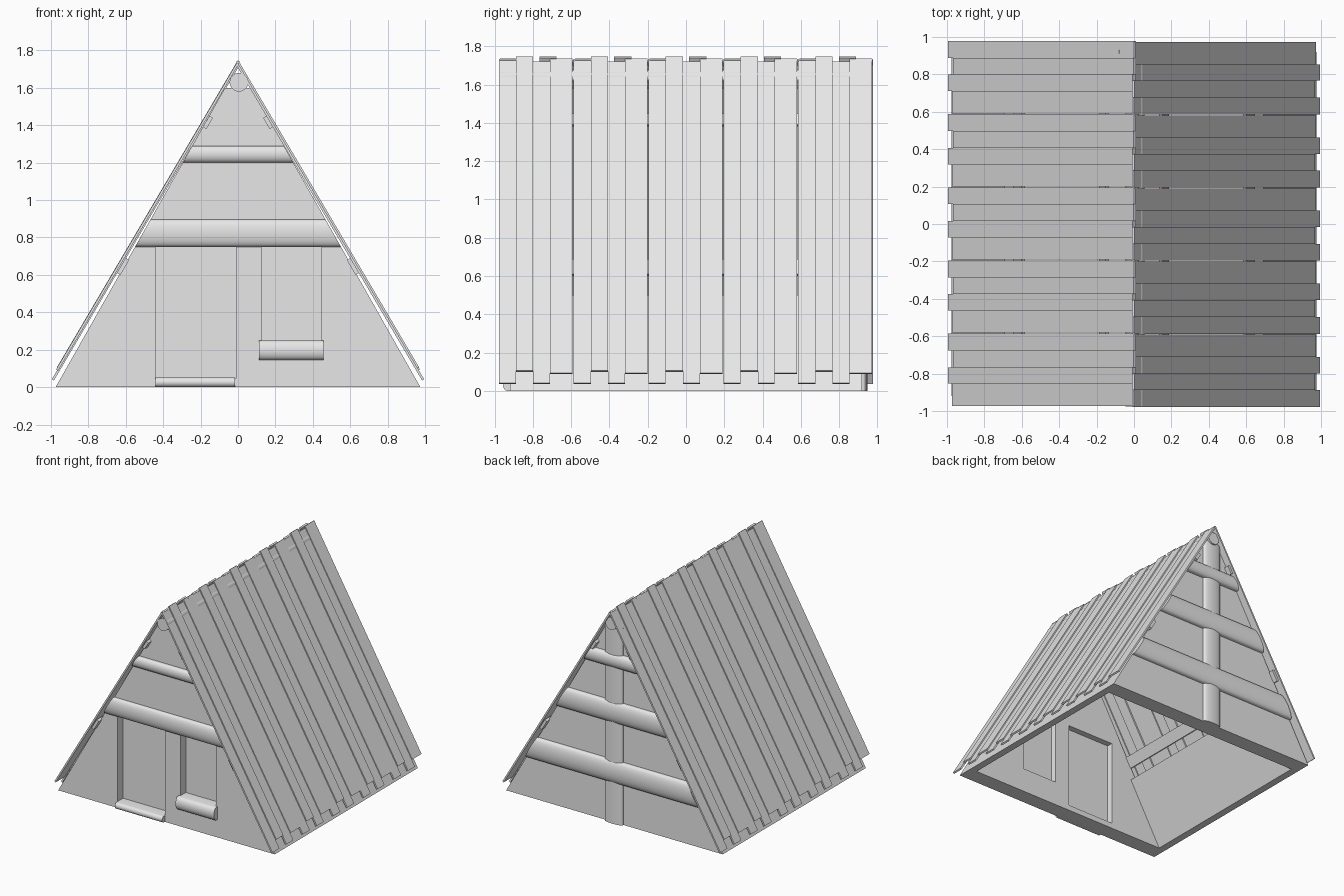
import bpy
import math
from mathutils import Vector

cube = bpy.data.objects.get("Cube")
if cube:
    bpy.data.objects.remove(cube)

# One plain timber colour
timber = bpy.data.materials.new("pale grey timber")
timber.use_nodes = True
GREY = (0.8, 0.8, 0.8, 1)
timber.diffuse_color = GREY
timber.node_tree.nodes["Principled BSDF"].inputs["Base Color"].default_value = GREY


def loft(name, ring_a, ring_b, smooth=False):
    """Solid between two matching rings of points."""
    n = len(ring_a)
    faces = [(i, (i + 1) % n, n + (i + 1) % n, n + i) for i in range(n)]
    faces += [tuple(reversed(range(n))), tuple(range(n, 2 * n))]
    mesh = bpy.data.meshes.new(name)
    mesh.from_pydata([Vector(p) for p in ring_a + ring_b], [], faces)
    mesh.materials.append(timber)
    obj = bpy.data.objects.new(name, mesh)
    bpy.context.collection.objects.link(obj)
    bpy.ops.object.select_all(action='DESELECT')
    obj.select_set(True)
    bpy.context.view_layer.objects.active = obj
    bpy.ops.object.mode_set(mode='EDIT')
    bpy.ops.mesh.select_all(action='SELECT')
    bpy.ops.mesh.normals_make_consistent(inside=False)
    bpy.ops.object.mode_set(mode='OBJECT')
    if smooth:
        bpy.ops.object.shade_smooth_by_angle(angle=math.radians(40))
    return obj


def along_y(name, profile, y0, y1, smooth=False):
    """Extrude an x-z profile along y."""
    return loft(name, [(x, y0, z) for x, z in profile],
                [(x, y1, z) for x, z in profile], smooth)


def box(name, x0, x1, y0, y1, z0, z1):
    return along_y(name, [(x0, z0), (x1, z0), (x1, z1), (x0, z1)], y0, y1)


def half_width(z):
    """Half the width of the gable wall at height z."""
    return 0.975 - 0.566 * z


def bulge(lo, hi, y, depth, steps=10):
    """Rounded section: pairs of (position, y), flat against the wall."""
    pts = [(lo, y - depth * 0.3), (hi, y - depth * 0.3)]
    for i in range(steps + 1):
        a = math.pi * i / steps
        pts.append(((lo + hi) / 2 + (hi - lo) / 2 * math.cos(a),
                    y + depth * (0.3 + 0.7 * math.sin(a))))
    return pts


def gable_beam(name, z0, z1, y, depth):
    """Horizontal rounded beam whose ends follow the gable slope."""
    pts = bulge(z0, z1, y, depth)
    loft(name, [(-half_width(z), yy, z) for z, yy in pts],
         [(half_width(z), yy, z) for z, yy in pts], True)


# Gable walls
FRONT, BACK, THICK, TOP = -0.92, 0.92, 0.13, 1.6
gable = [(-half_width(0), 0), (half_width(0), 0),
         (half_width(TOP), TOP), (-half_width(TOP), TOP)]
front_wall = along_y("front_wall", gable, FRONT, FRONT + THICK)
along_y("back_wall", gable, BACK - THICK, BACK)

# Door and window openings, each closed by a thin recessed panel
openings = {"door": (-0.44, -0.012, 0.045, 0.75),
            "window": (0.125, 0.447, 0.2, 0.75)}
for part, (x0, x1, z0, z1) in openings.items():
    cutter = box(part + "_cutter", x0, x1, FRONT - 0.2, FRONT + 0.4, z0, z1)
    cutter.hide_render = True
    cut = front_wall.modifiers.new(part, 'BOOLEAN')
    cut.operation = 'DIFFERENCE'
    cut.solver = 'EXACT'
    cut.object = cutter
    bpy.context.view_layer.objects.active = front_wall
    bpy.ops.object.modifier_apply(modifier=cut.name)
    bpy.data.objects.remove(cutter)
    mid = FRONT + THICK * 0.55
    box(part + "_panel", x0, x1, mid, mid + 0.009, z0, z1)


# Rounded doorstep and window sill
def ledge(name, x0, x1, z0, z1, depth):
    pts = bulge(z0, z1, FRONT, -depth)
    back = FRONT + 0.07
    pts[0], pts[1] = (z0, back), (z1, back)
    loft(name, [(x0, y, z) for z, y in pts], [(x1, y, z) for z, y in pts], True)


ledge("doorstep", -0.44, -0.015, 0.0, 0.052, 0.035)
ledge("window_sill", 0.113, 0.458, 0.145, 0.25, 0.045)

# Gable beams, and a post on the back
for i, (z0, z1) in enumerate([(0.75, 0.895), (1.2, 1.29)]):
    gable_beam(f"front_beam_{i}", z0, z1, FRONT, -0.04)
for i, (z0, z1) in enumerate([(0.33, 0.51), (0.82, 0.99), (1.27, 1.38)]):
    gable_beam(f"back_beam_{i}", z0, z1, BACK, 0.045)
post = bulge(-0.08, 0.08, BACK, 0.028)
loft("back_post", [(x, y, 0) for x, y in post], [(x, y, TOP) for x, y in post], True)

# Ridge pole
ring = [2 * math.pi * i / 24 for i in range(24)]
along_y("ridge_pole", [(0.005 + 0.05 * math.cos(a), 1.63 + 0.05 * math.sin(a))
                       for a in ring], -0.975, 0.96, True)

# Roof: each slope is described by its distance out from the centre line
SLOPE = math.radians(59.5)
NX, NZ = math.sin(SLOPE), math.cos(SLOPE)


def on_slope(out, z):
    """Slope coordinate of the point at height z, on the plane at out."""
    return (NZ * out - z) / NX


def slope_board(name, out, thick, z0, z1, y0, y1, side):
    low, high = on_slope(out - thick, z0), on_slope(out, z1)
    corners = [(out - thick, low), (out, low), (out, high), (out - thick, high)]
    profile = [(side * (NX * o + NZ * s), NZ * o - NX * s) for o, s in corners]
    along_y(name, profile, side * y0, side * y1)


# Repeating group of planks: start, end, outer plane, bottom and top height
group = [(0, 0.09, 0.879, 0.035, 1.733),
         (0.09, 0.18, 0.888, 0.1, 1.747),
         (0.18, 0.268, 0.879, 0.035, 1.72),
         (0.268, 0.386, 0.886, 0.088, 1.736)]
for side, label in ((1, "left"), (-1, "right")):
    for rep in range(5):
        y = -0.978 + rep * 0.391
        for k, (a, b, out, z0, z1) in enumerate(group):
            slope_board(f"{label}_roof_plank_{rep * 4 + k}", out, 0.013,
                        z0, z1, y + a, y + b, side)
    # Battens carrying the planks
    for k, (z0, z1) in enumerate([(0.6, 0.69), (1.38, 1.45)]):
        slope_board(f"{label}_batten_{k}", 0.868, 0.022, z0, z1, -0.96, 0.96, side)
    # Low sloping side wall
    z1 = 0.5
    side_wall = [(side * x, z) for x, z in (
        (half_width(0) - 0.06, 0), (half_width(0), 0),
        (half_width(z1), z1), (half_width(z1) - 0.06, z1))]
    along_y(f"{label}_side_wall", side_wall, FRONT + THICK, BACK - THICK)
